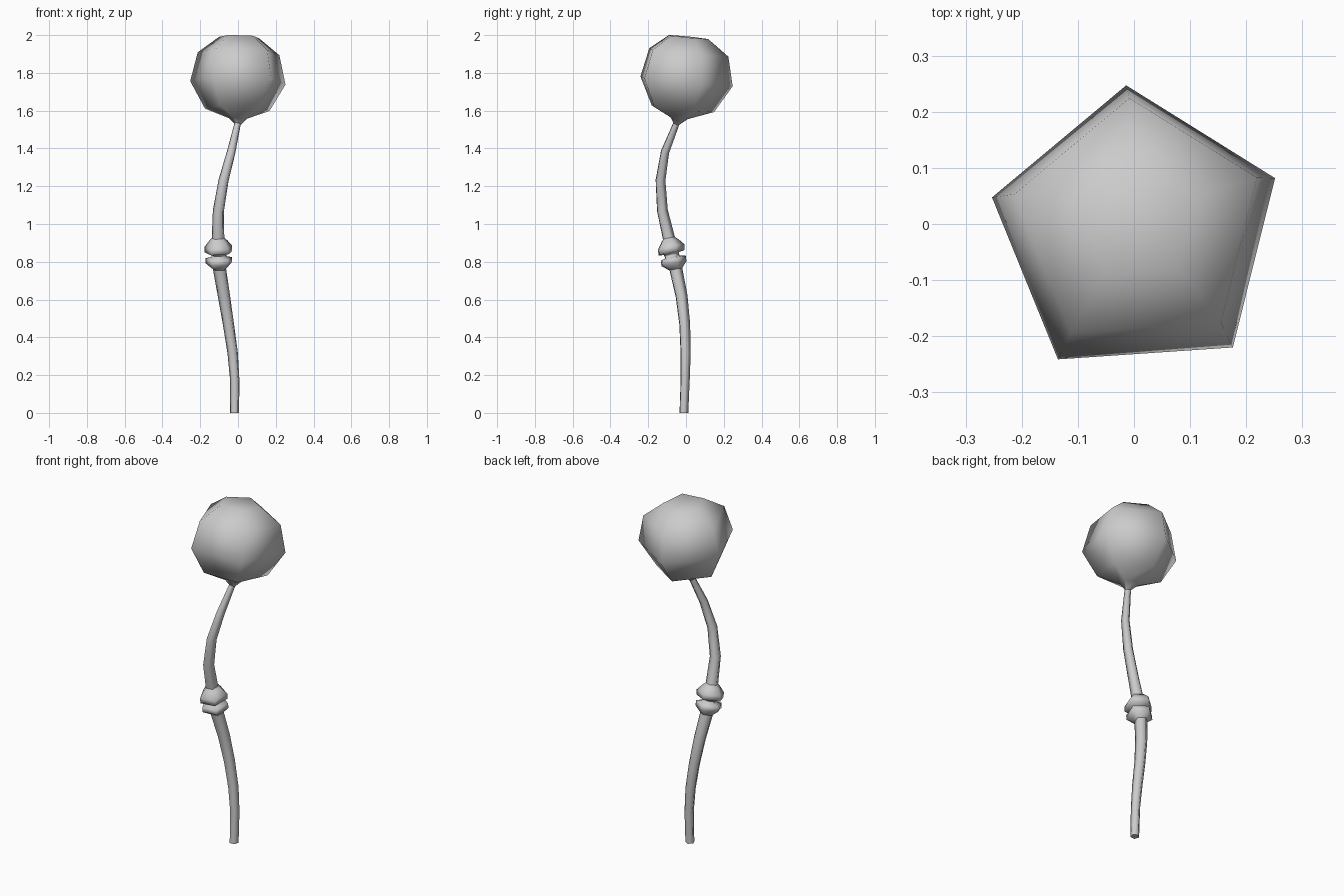
import bpy
import bmesh
from math import cos, sin, radians
from mathutils import Vector

if "Cube" in bpy.data.objects:
    bpy.data.objects.remove(bpy.data.objects["Cube"])

SIDES = 5
TWIST = radians(22)


def ring_points(centre, radius, normal):
    """Regular pentagon around centre, tilted to face along normal."""
    turn = Vector((0, 0, 1)).rotation_difference(Vector(normal))
    return [Vector(centre) + turn @ Vector((radius * cos(TWIST + radians(72 * i)),
                                            radius * sin(TWIST + radians(72 * i)), 0))
            for i in range(SIDES)]


def loft(name, rings, normals, cap_bottom=False, cap_top=False):
    """Skin a row of pentagons; each ring is (x, y, z, radius)."""
    bm = bmesh.new()
    loops = [[bm.verts.new(p) for p in ring_points(r[:3], r[3], n)]
             for r, n in zip(rings, normals)]
    for a, b in zip(loops, loops[1:]):
        for i in range(SIDES):
            j = (i + 1) % SIDES
            bm.faces.new((a[i], a[j], b[j], b[i])).smooth = True
    if cap_bottom:
        bm.faces.new(loops[0][::-1])
    if cap_top:
        bm.faces.new(loops[-1]).smooth = True
    mesh = bpy.data.meshes.new(name)
    bm.to_mesh(mesh)
    bm.free()
    obj = bpy.data.objects.new(name, mesh)
    bpy.context.collection.objects.link(obj)
    return obj


def path_normals(rings, first, last):
    """Directions along a bent path, with the two ends given."""
    pts = [Vector(r[:3]) for r in rings]
    mid = [(pts[i + 1] - pts[i - 1]).normalized() for i in range(1, len(pts) - 1)]
    return [first] + mid + [last]


UP = (0, 0, 1)
KNOT = (-0.03, -0.2, 1)
NECK = (0.2, 0.35, 1)
HEAD = (0.03, 0.1, 1)

# Lower stem, bending back and to the left
lower = [(-0.017, -0.013, 0.0, 0.025), (-0.017, -0.006, 0.18, 0.026),
         (-0.028, -0.004, 0.32, 0.029), (-0.050, -0.009, 0.47, 0.031),
         (-0.074, -0.026, 0.62, 0.034), (-0.097, -0.056, 0.76, 0.037)]
loft("lower_stem", lower, path_normals(lower, UP, KNOT), cap_bottom=True)

# Two flared collars that meet at a narrow waist
lower_collar = [lower[-1], (-0.100, -0.069, 0.79, 0.073), (-0.100, -0.073, 0.818, 0.073),
                (-0.100, -0.076, 0.825, 0.042), (-0.100, -0.078, 0.835, 0.042)]
loft("lower_collar", lower_collar, [KNOT] * 5)

# Upper stem, curving back towards the centre
upper = [(-0.105, -0.093, 0.925, 0.035), (-0.103, -0.127, 1.07, 0.031),
         (-0.076, -0.137, 1.23, 0.028), (-0.036, -0.113, 1.38, 0.024),
         (-0.002, -0.053, 1.53, 0.018)]
upper_collar = [lower_collar[-1], (-0.102, -0.080, 0.843, 0.045),
                (-0.102, -0.082, 0.848, 0.077), (-0.102, -0.084, 0.878, 0.077),
                (-0.104, -0.089, 0.908, 0.052), upper[0]]
loft("upper_collar", upper_collar, [KNOT] * 6)
loft("upper_stem", upper, path_normals(upper, KNOT, NECK))

# Faceted globe, flaring out of the neck and slightly tilted
head = [upper[-1], (0.0, -0.040, 1.56, 0.050), (0.0, -0.030, 1.61, 0.180),
        (0.005, -0.017, 1.755, 0.266), (0.008, -0.002, 1.908, 0.228),
        (0.008, 0.006, 1.99, 0.112)]
loft("head", head, [NECK] + [HEAD] * 5, cap_top=True)
